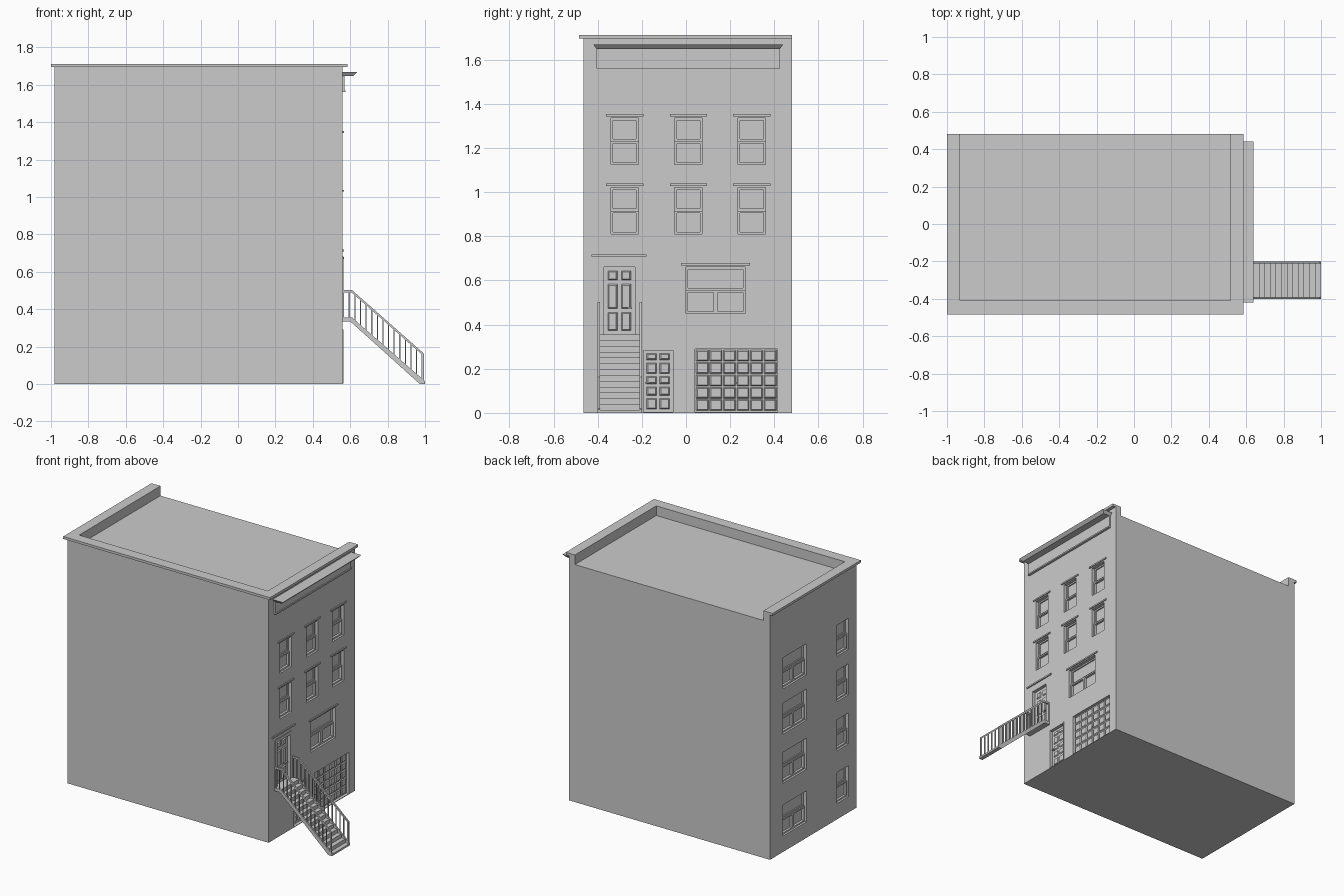
import bpy
import bmesh
from mathutils import Matrix, Vector

old = bpy.data.objects.get("Cube")
if old:
    bpy.data.objects.remove(old, do_unlink=True)

grey = bpy.data.materials.new("plain_grey")
grey.use_nodes = True
grey.diffuse_color = (0.6, 0.6, 0.6, 1)
grey.node_tree.nodes["Principled BSDF"].inputs["Base Color"].default_value = (0.6, 0.6, 0.6, 1)

FRONT, BACK = 0.56, -0.98   # x of the street wall and the rear wall
RECESS = 0.03


def box(bm, x0, x1, y0, y1, z0, z1):
    size = Matrix.Diagonal((x1 - x0, y1 - y0, z1 - z0, 1))
    mid = Matrix.Translation(((x0 + x1) / 2, (y0 + y1) / 2, (z0 + z1) / 2))
    return bmesh.ops.create_cube(bm, size=1, matrix=mid @ size)["verts"]


def finish(bm, name):
    bmesh.ops.recalc_face_normals(bm, faces=bm.faces)
    mesh = bpy.data.meshes.new(name)
    bm.to_mesh(mesh)
    bm.free()
    mesh.materials.append(grey)
    obj = bpy.data.objects.new(name, mesh)
    bpy.context.scene.collection.objects.link(obj)
    return obj


def boxes(name, *dims):
    bm = bmesh.new()
    for d in dims:
        box(bm, *d)
    return finish(bm, name)


def prism(name, profile, y0, y1):
    """Extrude an x-z outline along y."""
    bm = bmesh.new()
    face = bm.faces.new([bm.verts.new((x, y0, z)) for x, z in profile])
    out = bmesh.ops.extrude_face_region(bm, geom=[face])["geom"]
    verts = [g for g in out if isinstance(g, bmesh.types.BMVert)]
    bmesh.ops.translate(bm, verts=verts, vec=(0, y1 - y0, 0))
    return finish(bm, name)


# Openings: y0, y1, z0, z1
front_windows = [(y - 0.0625, y + 0.0625, z - 0.21, z)
                 for z in (1.335, 1.02) for y in (-0.278, 0.011, 0.298)]
front_windows.append((0.0, 0.268, 0.45, 0.66))
rear_windows = [(a, b, z, z + 0.215) for z in (0.11, 0.475, 0.815, 1.13)
                for a, b in ((0.08, 0.34), (-0.38, -0.255))]
entry = (-0.372, -0.232, 0.355, 0.66)
side_door = (-0.192, -0.06, 0.004, 0.283)
garage = (0.04, 0.415, 0.004, 0.29)

# Main block with recessed openings
body = boxes("building_body", (BACK, FRONT, -0.465, 0.48, 0, 1.645))
cutter = boxes("opening_cutter",
               *[(FRONT - RECESS, FRONT + 0.05, *o)
                 for o in front_windows + [entry, side_door, garage]],
               *[(BACK - 0.05, BACK + RECESS, *o) for o in rear_windows])
cutter.hide_render = True
mod = body.modifiers.new("openings", "BOOLEAN")
mod.object = cutter
mod.solver = "EXACT"
bpy.context.view_layer.objects.active = body
bpy.ops.object.modifier_apply(modifier=mod.name)
bpy.data.objects.remove(cutter, do_unlink=True)

# Parapet on three sides, then its overhanging cap
boxes("parapet_wall",
      (BACK, -0.93, -0.465, 0.48, 1.645, 1.695),
      (0.515, FRONT, -0.465, 0.48, 1.645, 1.695),
      (-0.93, 0.515, -0.465, -0.41, 1.645, 1.695))
boxes("parapet_cap",
      (-1.0, -0.93, -0.485, 0.48, 1.695, 1.712),
      (0.515, 0.585, -0.485, 0.48, 1.695, 1.712),
      (-0.93, 0.515, -0.485, -0.41, 1.695, 1.712))


# Sash windows
def window(name, opening, wall, side):
    y0, y1, z0, z1 = opening
    mid, rim = (z0 + z1) / 2, 0.01
    bm = bmesh.new()

    def bar(ya, yb, za, zb, depth):
        xs = sorted((wall - side * depth, wall - side * RECESS))
        box(bm, xs[0], xs[1], ya, yb, za, zb)

    def sash(ya, yb, za, zb, depth):
        bar(ya, ya + rim, za, zb, depth)
        bar(yb - rim, yb, za, zb, depth)
        bar(ya + rim, yb - rim, za, za + rim, depth)
        bar(ya + rim, yb - rim, zb - rim, zb, depth)

    sash(y0, y1, mid, z1, 0.022)
    count = 2 if y1 - y0 > 0.2 else 1
    width = (y1 - y0) / count
    for i in range(count):
        sash(y0 + i * width, y0 + (i + 1) * width, z0, mid, 0.014)
    return finish(bm, name)


for i, o in enumerate(front_windows):
    window(f"front_window_{i + 1}", o, FRONT, 1)
    boxes(f"window_lintel_{i + 1}",
          (FRONT, FRONT + 0.007, o[0] - 0.022, o[1] + 0.022, o[3] + 0.008, o[3] + 0.018))
for i, o in enumerate(rear_windows):
    window(f"rear_window_{i + 1}", o, BACK, -1)


# Panelled doors
def door(name, opening, columns, rows, gap):
    """rows holds the relative panel heights from the bottom up."""
    y0, y1, z0, z1 = opening
    face = FRONT - 0.02
    bm = bmesh.new()
    box(bm, FRONT - RECESS, face, y0, y1, z0, z1)
    w = (y1 - y0 - gap * (columns + 1)) / columns
    unit = (z1 - z0 - gap * (len(rows) + 1)) / sum(rows)
    z = z0 + gap
    for r in rows:
        for c in range(columns):
            y = y0 + gap + c * (w + gap)
            verts = box(bm, face, face + 0.006, y, y + w, z, z + r * unit)
            centre = sum((v.co for v in verts), Vector()) / 8
            for v in verts:
                if v.co.x > centre.x:
                    v.co.y -= 0.005 if v.co.y > centre.y else -0.005
                    v.co.z -= 0.005 if v.co.z > centre.z else -0.005
        z += r * unit + gap
    return finish(bm, name)


door("entry_door", entry, 2, (3, 4, 1.5), 0.018)
door("side_door", side_door, 2, (2, 1.6, 1.4, 2, 1.2), 0.014)
door("garage_door", garage, 6, (1,) * 5, 0.006)


# Door casings, handles and hood
def casing(name, opening, rim):
    y0, y1, z0, z1 = opening
    x1 = FRONT + 0.003
    boxes(name, (FRONT, x1, y0 - rim, y0, z0, z1 + rim),
          (FRONT, x1, y1, y1 + rim, z0, z1 + rim),
          (FRONT, x1, y0, y1, z1, z1 + rim))


casing("entry_casing", entry, 0.022)
casing("side_door_casing", side_door, 0.008)
boxes("entry_hood", (FRONT, FRONT + 0.008, -0.428, -0.18, 0.708, 0.718))
for name, y0, y1, z in (("entry_handle", -0.265, -0.245, 0.475),
                        ("side_door_handle", -0.185, -0.165, 0.137),
                        ("garage_handle", 0.222, 0.23, 0.135)):
    boxes(name, (FRONT - 0.02, FRONT - 0.006, y0, y1, z - 0.004, z + 0.004))

# Cornice: frieze board, lower moulding and flared crown
boxes("frieze_board", (FRONT, 0.57, -0.405, 0.425, 1.57, 1.65))
boxes("frieze_moulding", (FRONT, 0.576, -0.405, 0.425, 1.56, 1.57))
bm = bmesh.new()
for v in box(bm, FRONT, 0.638, -0.42, 0.44, 1.648, 1.668):
    if v.co.z < 1.65:
        v.co.y += 0.015 if v.co.y < 0 else -0.015
        v.co.x -= 0.02 if v.co.x > 0.6 else 0
finish(bm, "cornice_crown")

# Stoop: landing and stairs
STEPS, TOP, EDGE = 13, 0.355, 0.61
run, rise = (1.0 - EDGE) / STEPS, TOP / (STEPS + 0.5)
outline = [(FRONT, TOP - 0.02), (FRONT, TOP), (EDGE, TOP)]
for i in range(STEPS):
    z = TOP - (i + 1) * rise
    outline += [(EDGE + i * run, z), (EDGE + (i + 1) * run, z)]
outline += [(1.0, 0), (0.972, 0), (0.6, TOP - 0.02)]
prism("stoop_stairs", outline, -0.39, -0.21)

# Railings with balusters on both sides
slope = (0.5 - 0.16) / (0.995 - EDGE)
for side, y in (("right", -0.395), ("left", -0.205)):
    a, b = y - 0.005, y + 0.005
    prism(f"{side}_handrail",
          [(FRONT, 0.49), (FRONT, 0.502), (EDGE, 0.502), (0.995, 0.162),
           (0.995, 0.148), (EDGE - 0.003, 0.49)], a, b)
    prism(f"{side}_stringer",
          [(FRONT, TOP - 0.02), (FRONT, TOP), (EDGE, TOP), (1.0, 0.015),
           (1.0, 0), (0.972, 0), (0.6, TOP - 0.02)], a, b)
    posts = []
    for i in range(STEPS + 2):
        x = EDGE + (i - 1.5) * run
        top = 0.495 - max(0, x - EDGE) * slope
        foot = TOP - 0.01 - max(0, x - EDGE) * TOP / (1.0 - EDGE)
        posts.append((x - 0.003, x + 0.003, y - 0.003, y + 0.003, foot, top))
    posts.append((0.985, 0.995, a, b, 0.0, 0.158))
    posts.append((FRONT, 0.568, a, b, TOP - 0.01, 0.495))
    boxes(f"{side}_balusters", *posts)
